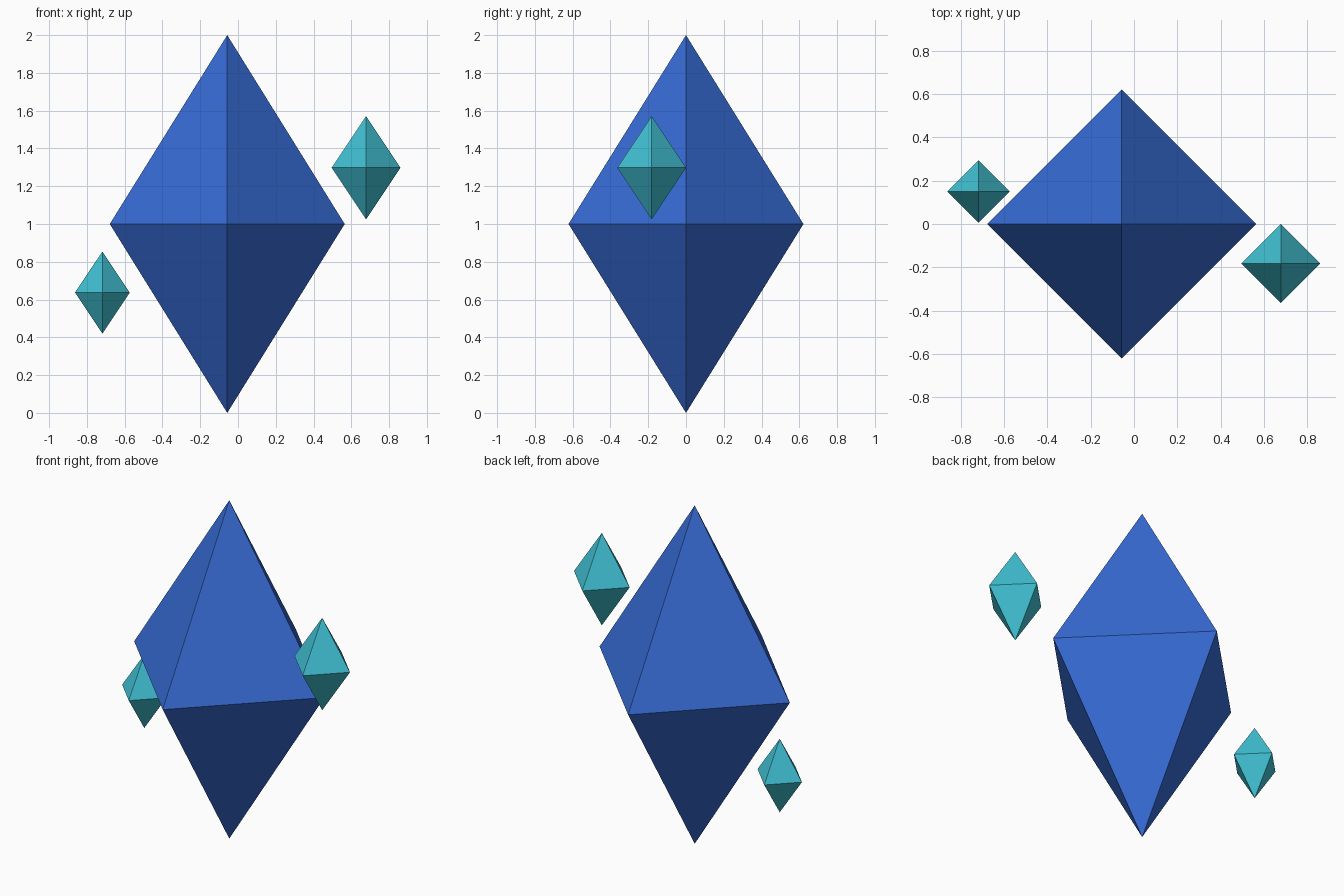
import bpy
import bmesh
import math

if "Cube" in bpy.data.objects:
    bpy.data.objects.remove(bpy.data.objects["Cube"])


def material(name, rgb):
    m = bpy.data.materials.new(name)
    m.diffuse_color = (*rgb, 1.0)
    m.use_nodes = True
    m.node_tree.nodes["Principled BSDF"].inputs["Base Color"].default_value = m.diffuse_color
    return m


blue = material("crystal blue", (0.038, 0.150, 0.670))
teal = material("shard teal", (0.052, 0.530, 0.650))


def crystal(name, centre, radius, half_height, mat):
    """Four-sided bipyramid with its corners on the x and y axes."""
    bm = bmesh.new()
    top = bm.verts.new((0, 0, half_height))
    bottom = bm.verts.new((0, 0, -half_height))
    ring = [bm.verts.new((radius * math.cos(i * math.pi / 2),
                          radius * math.sin(i * math.pi / 2), 0)) for i in range(4)]
    for i in range(4):
        a, b = ring[i], ring[(i + 1) % 4]
        bm.faces.new((a, b, top))
        bm.faces.new((b, a, bottom))
    mesh = bpy.data.meshes.new(name)
    bm.to_mesh(mesh)
    bm.free()
    mesh.materials.append(mat)
    ob = bpy.data.objects.new(name, mesh)
    ob.location = centre
    bpy.context.collection.objects.link(ob)


# large central crystal
crystal("main_crystal", (-0.057, 0, 1.0), 0.622, 1.0, blue)

# floating shards on either side
crystal("upper_shard", (0.678, -0.182, 1.298), 0.182, 0.273, teal)
crystal("lower_shard", (-0.718, 0.15, 0.637), 0.145, 0.217, teal)
